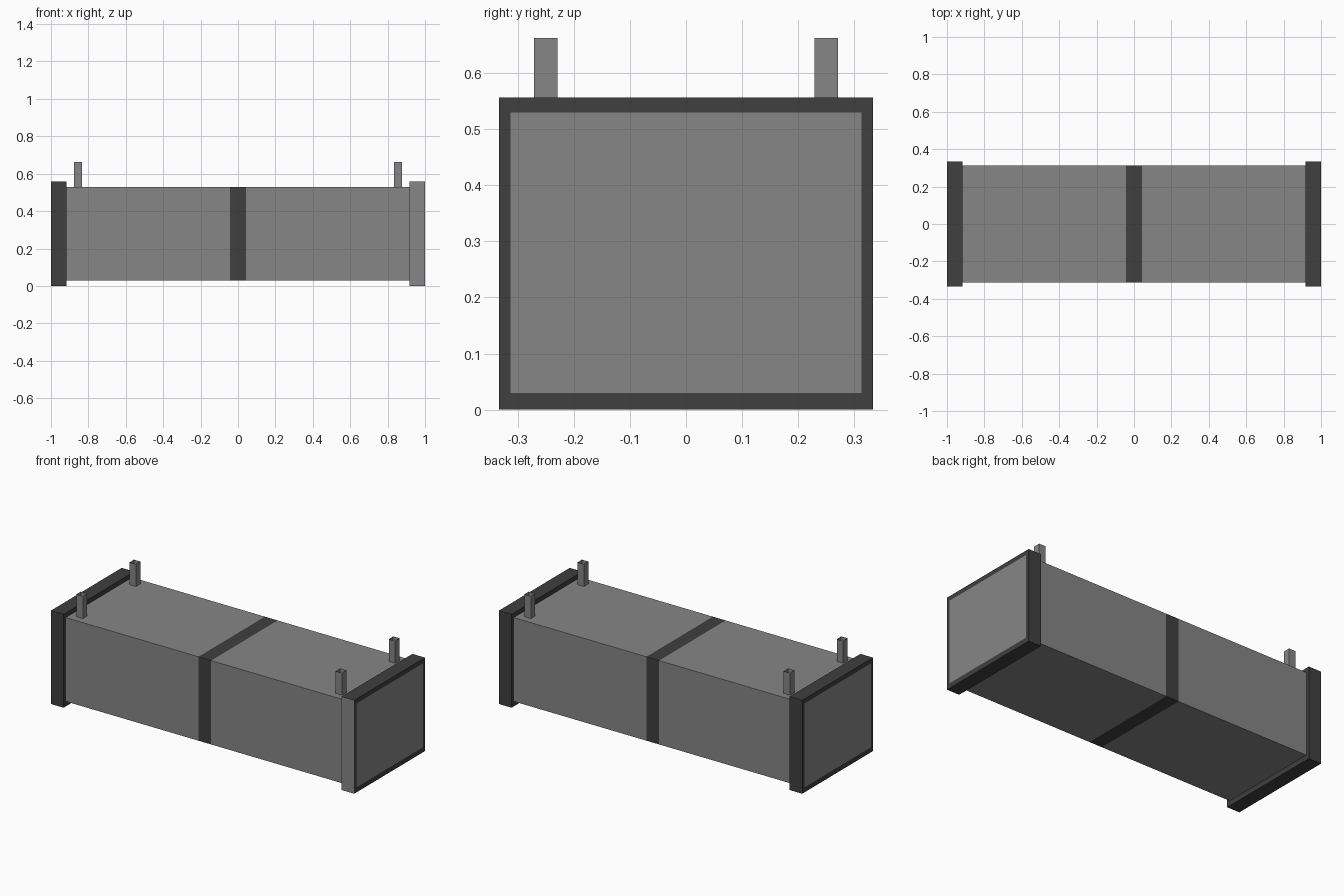
import bpy
import bmesh

if "Cube" in bpy.data.objects:
    bpy.data.objects.remove(bpy.data.objects["Cube"])


def material(name, value):
    mat = bpy.data.materials.new(name)
    mat.diffuse_color = (value, value, value, 1)
    mat.use_nodes = True
    mat.node_tree.nodes["Principled BSDF"].inputs["Base Color"].default_value = mat.diffuse_color
    return mat


GREY = material("mid_grey", 0.24)
DARK = material("dark_grey", 0.05)


def rect(bm, x, y, z0, z1):
    """Rectangular ring of vertices in the plane at x."""
    return [bm.verts.new((x, a, b)) for a, b in
            ((-y, z0), (y, z0), (y, z1), (-y, z1))]


def bridge(bm, a, b, mat=0):
    """Quads joining two closed rings of equal length."""
    n = len(a)
    return [add_face(bm, (a[i], a[(i + 1) % n], b[(i + 1) % n], b[i]), mat)
            for i in range(n)]


def add_face(bm, verts, mat=0):
    face = bm.faces.new(verts)
    face.material_index = mat
    return face


def finish(bm, name):
    bmesh.ops.recalc_face_normals(bm, faces=bm.faces)
    mesh = bpy.data.meshes.new(name)
    bm.to_mesh(mesh)
    bm.free()
    mesh.materials.append(GREY)
    mesh.materials.append(DARK)
    obj = bpy.data.objects.new(name, mesh)
    bpy.context.collection.objects.link(obj)
    return obj


BODY = (0.313, 0.03, 0.53)      # half width, bottom, top
FLANGE = (0.333, 0.0, 0.557)

# Long box body with a flush dark band around the middle
bm = bmesh.new()
rings = [rect(bm, x, *BODY) for x in (-1, -0.042, 0.042, 1)]
for i in range(3):
    bridge(bm, rings[i], rings[i + 1], mat=int(i == 1))
add_face(bm, rings[0])
add_face(bm, rings[-1])
finish(bm, "body")

# Raised rim around each end
for side, name in ((-1, "left_end_rim"), (1, "right_end_rim")):
    bm = bmesh.new()
    x_in, x_out = side * 0.917, side * 1.0
    loops = [rect(bm, x_in, *BODY), rect(bm, x_in, *FLANGE),
             rect(bm, x_out, *FLANGE), rect(bm, x_out, *BODY)]
    for i in range(3):
        faces = bridge(bm, loops[i], loops[i + 1], mat=1)
        # The front strip of the right rim is the lighter grey
        if i == 1 and side == 1:
            faces[3].material_index = 0
    finish(bm, name)

# Four short open-topped square posts
for sx, xn in ((-1, "left"), (1, "right")):
    for sy, yn in ((-1, "front"), (1, "back")):
        bm = bmesh.new()
        low, high = [
            [bm.verts.new((sx * 0.855 + dx * 0.021, sy * 0.25 + dy * 0.021, z))
             for dx, dy in ((-1, -1), (1, -1), (1, 1), (-1, 1))]
            for z in (0.53, 0.663)]
        bridge(bm, low, high)
        finish(bm, f"{yn}_{xn}_post")
